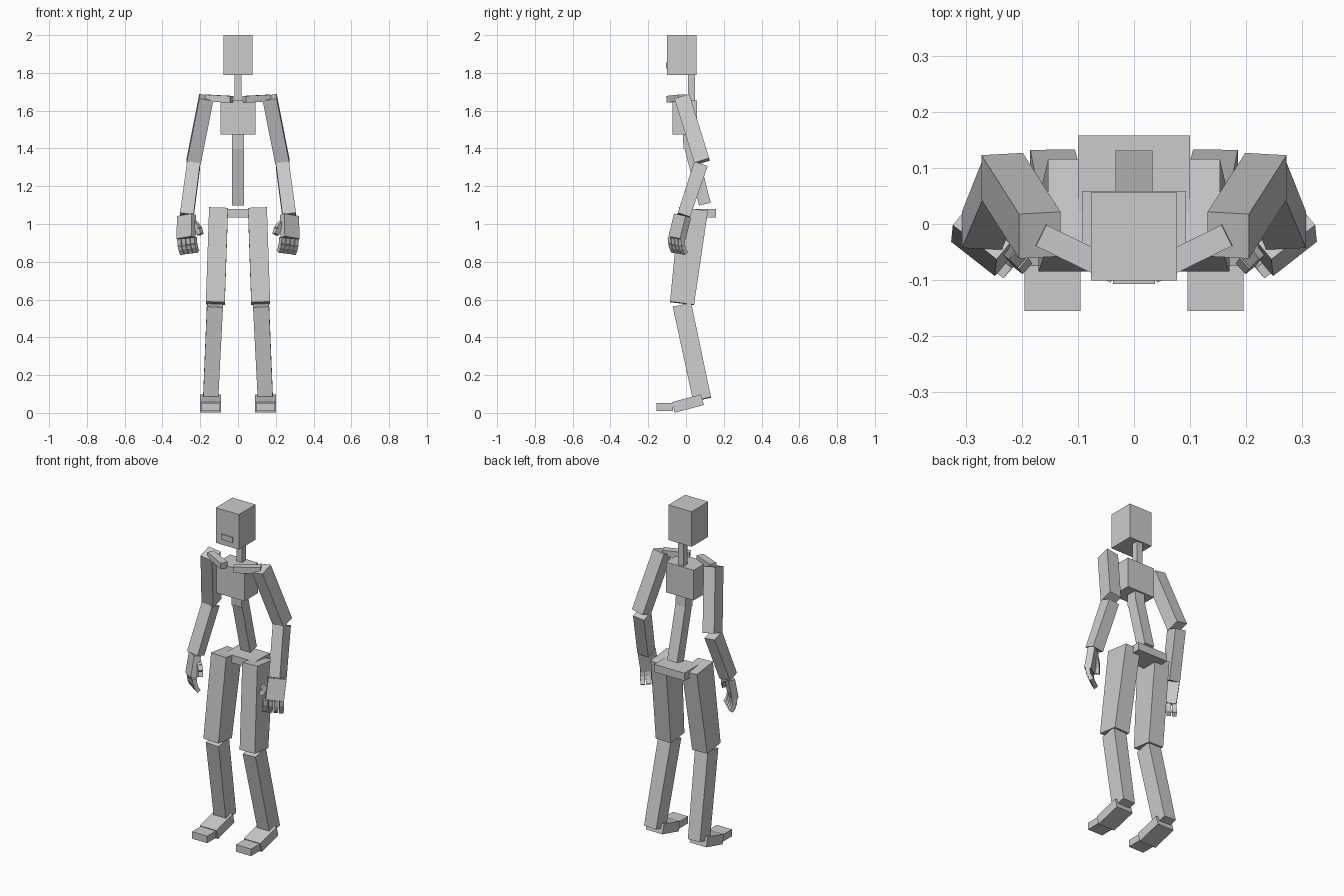
import bpy
from mathutils import Vector as V

if "Cube" in bpy.data.objects:
    bpy.data.objects.remove(bpy.data.objects["Cube"])


def limb(name, p0, p1, s0, s1=None, side=(1, 0, 0), mirror=False):
    """Four-sided block from p0 to p1; s0/s1 are (width along side, depth) at each end."""
    p0, p1, s1 = V(p0), V(p1), s1 or s0
    axis = (p1 - p0).normalized()
    v = axis.cross(V(side)).normalized()
    u = v.cross(axis)
    verts = [p + u * s[0] / 2 * a + v * s[1] / 2 * b
             for p, s in ((p0, s0), (p1, s1))
             for a, b in ((-1, -1), (1, -1), (1, 1), (-1, 1))]
    faces = [(3, 2, 1, 0), (4, 5, 6, 7)]
    faces += [(i, (i + 1) % 4, 4 + (i + 1) % 4, 4 + i) for i in range(4)]
    mesh = bpy.data.meshes.new(name)
    mesh.from_pydata(verts, [], faces)
    ob = bpy.data.objects.new(name, mesh)
    bpy.context.collection.objects.link(ob)
    if mirror:
        ob.modifiers.new("mirror", 'MIRROR')
    return ob


def pair(name, *args, **kw):
    limb(name, *args, mirror=True, **kw)


# head, jaw and neck
limb("head", (0, -.022, 1.79), (0, -.022, 2.0), (.153, .157))
limb("jaw", (0, -.08, 1.823), (0, -.08, 1.855), (.074, .054))
limb("neck", (0, .029, 1.65), (0, .029, 1.80), (.037, .038))

# torso
limb("chest", (0, -.006, 1.475), (0, -.006, 1.655), (.185, .13))
limb("upper_spine", (0, .02, 1.40), (0, .015, 1.49), (.066, .066))
limb("lower_spine", (0, .10, 1.105), (0, .022, 1.412), (.066, .064))
limb("pelvis", (0, .088, 1.034), (0, .088, 1.08), (.2, .14))

# legs
pair("thigh", (.103, .04, 1.078), (.12, -.021, .58), (.1, .153), (.1, .128))
pair("shin", (.122, -.021, .571), (.145, .085, .072), (.085, .1), (.08, .097))
pair("foot", (.145, .087, .07), (.145, -.067, .029), (.11, .058))
pair("toes", (.145, -.07, .032), (.145, -.155, .032), (.1, .042))

# shoulders and arms
pair("collarbone", (.033, -.085, 1.66), (.166, -.02, 1.667), (.036, .042),
     side=(0, 0, 1))
pair("upper_arm", (.168, -.02, 1.67), (.235, .085, 1.33), (.075, .083))
pair("forearm", (.235, .078, 1.315), (.271, -.012, 1.045), (.07, .075), (.072, .068))

# palm: width runs from the outer back edge to the inner front edge
across = V((-.78, -.62, .1)).normalized()
inward = V((-.62, .78, 0)).normalized()
pair("palm", (.272, -.018, 1.045), (.275, -.048, .925), (.1, .038), side=across)

# fingers, three curling segments each
for i in range(4):
    p = V((.27, -.052, .925)) + across * (i - 1.5) * .03
    for j, (length, curl) in enumerate(((.035, .1), (.025, .35), (.022, .7))):
        q = p + (V((0, 0, -1)) + inward * curl).normalized() * length
        pair(f"finger_{i + 1}_{j + 1}", p, q, (.025, .024), side=across)
        p = q

# thumb, three segments
path = [(.245, -.03, 1.015), (.222, -.047, .995), (.207, -.062, .972), (.2, -.072, .945)]
for j in range(3):
    pair(f"thumb_{j + 1}", path[j], path[j + 1], (.026, .028), side=inward)
